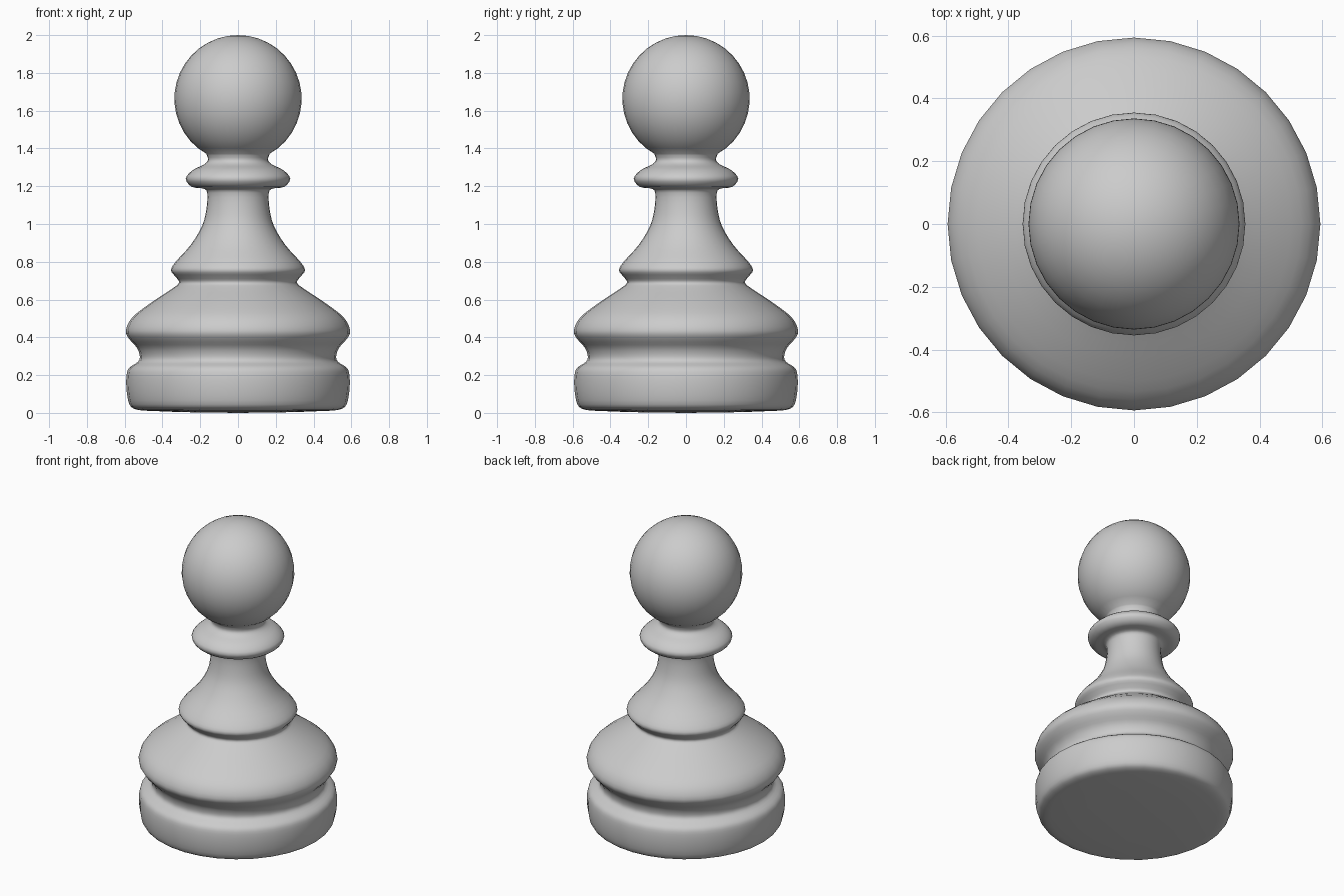
import bpy, bmesh, math
from mathutils import Vector

cube = bpy.data.objects.get("Cube")
if cube:
    bpy.data.objects.remove(cube, do_unlink=True)

SEGMENTS = 32

grey = bpy.data.materials.new("plain grey")
grey.use_nodes = True
colour = (0.6, 0.6, 0.6, 1)
grey.diffuse_color = colour
grey.node_tree.nodes["Principled BSDF"].inputs["Base Color"].default_value = colour


def smooth_profile(points, steps=3):
    """Catmull-Rom curve through (radius, height) points."""
    pts = [Vector(p) for p in points]
    pts = [pts[0]] + pts + [pts[-1]]
    out = []
    for a, b, c, d in zip(pts, pts[1:], pts[2:], pts[3:]):
        for i in range(steps):
            t = i / steps
            out.append(0.5 * (2 * b + (c - a) * t + (2 * a - 5 * b + 4 * c - d) * t * t
                              + (3 * b - a - 3 * c + d) * t ** 3))
    return out + [pts[-1]]


def lathe(name, profile):
    """Spin a (radius, height) profile around the z axis."""
    bm = bmesh.new()
    verts = [bm.verts.new((r, 0, z)) for r, z in profile]
    edges = [bm.edges.new(pair) for pair in zip(verts, verts[1:])]
    bmesh.ops.spin(bm, geom=verts + edges, cent=(0, 0, 0), axis=(0, 0, 1),
                   angle=math.tau, steps=SEGMENTS)
    bmesh.ops.remove_doubles(bm, verts=bm.verts, dist=0.0005)
    bmesh.ops.recalc_face_normals(bm, faces=bm.faces)
    mesh = bpy.data.meshes.new(name)
    bm.to_mesh(mesh)
    bm.free()
    mesh.materials.append(grey)
    mesh.shade_smooth()
    obj = bpy.data.objects.new(name, mesh)
    bpy.context.collection.objects.link(obj)
    return obj


# Turned outline from the foot up to the neck under the head
foot = [(0.50, 0.012), (0.545, 0.02), (0.575, 0.045), (0.59, 0.12), (0.59, 0.2),
        (0.575, 0.24), (0.53, 0.27), (0.52, 0.3)]
belly = [(0.535, 0.345), (0.575, 0.39), (0.594, 0.435), (0.56, 0.505), (0.465, 0.58),
         (0.345, 0.66), (0.312, 0.69)]
skirt = [(0.33, 0.72), (0.355, 0.755), (0.33, 0.8), (0.25, 0.89), (0.19, 0.99),
         (0.167, 1.08), (0.163, 1.165)]
collar = [(0.185, 1.188), (0.245, 1.197), (0.277, 1.24), (0.24, 1.285), (0.18, 1.315),
          (0.159, 1.34), (0.168, 1.372)]

# Round head, continuing the outline to the crown
radius, centre = 0.337, 1.663
start = math.asin(0.168 / radius)
rings = 16
head = []
for i in range(1, rings + 1):
    a = start + (math.pi - start) * i / rings
    head.append((radius * math.sin(a), centre - radius * math.cos(a)))

outline = [Vector((0, 0)), Vector((0.3, 0.004))]
outline += smooth_profile(foot + belly + skirt + collar) + [Vector(p) for p in head]
lathe("pawn_body", outline)
